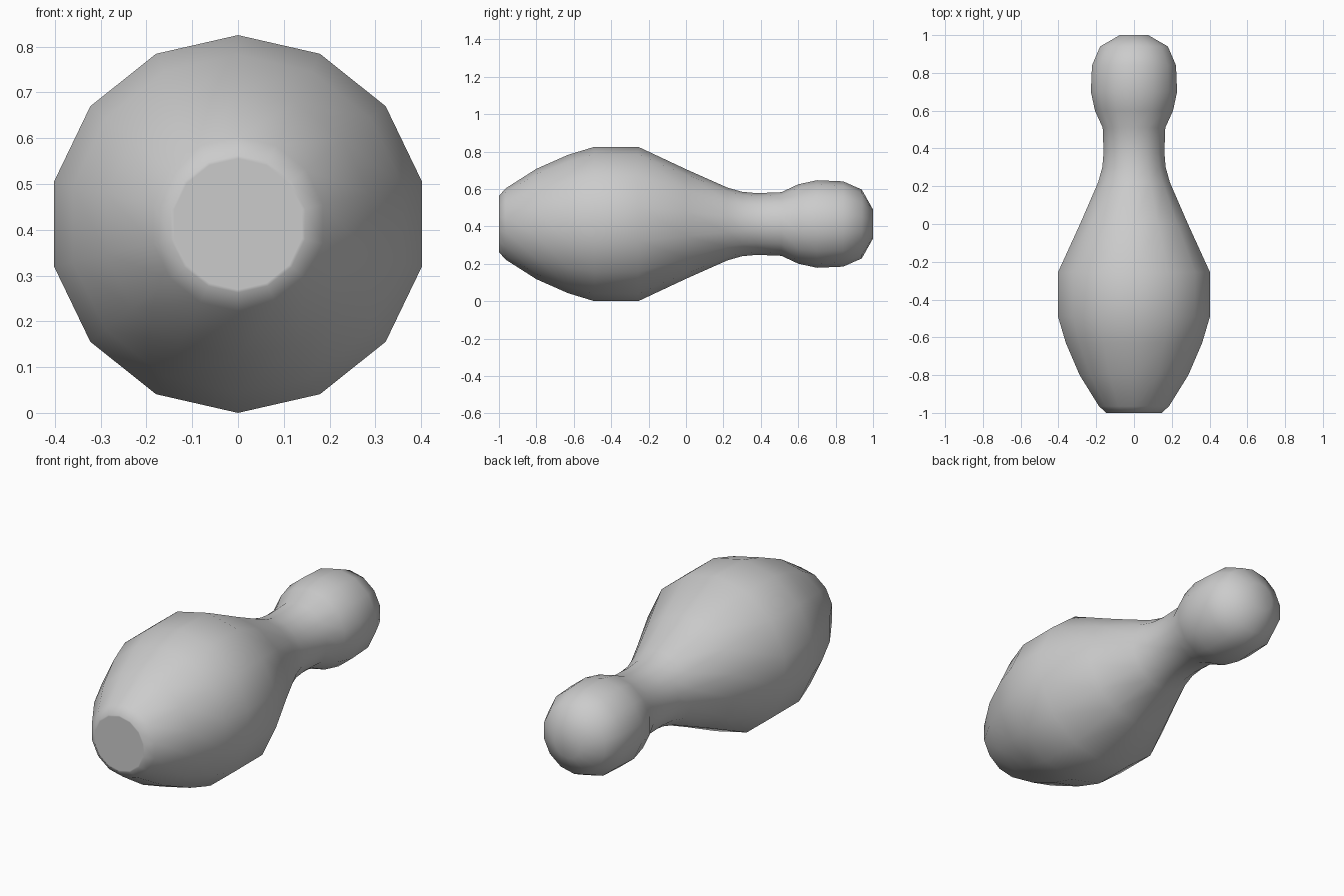
import bpy, bmesh, math

if "Cube" in bpy.data.objects:
    bpy.data.objects.remove(bpy.data.objects["Cube"])

SIDES = 14
CENTRE_Z = 0.4125

# Lathe profile: (position along y, radius), base to head
profile = [
    (-1.0, 0.143), (-1.0, 0.15), (-0.965, 0.19), (-0.80, 0.295), (-0.63, 0.37),
    (-0.49, 0.4125), (-0.255, 0.4125), (0.0, 0.293), (0.22, 0.195),
    (0.30, 0.172), (0.38, 0.165), (0.51, 0.17), (0.60, 0.212),
    (0.70, 0.234), (0.84, 0.228), (0.94, 0.184), (1.0, 0.077),
]


def ring(bm, y, r):
    verts = []
    for i in range(SIDES):
        a = 2 * math.pi * i / SIDES
        verts.append(bm.verts.new((r * math.sin(a), y, CENTRE_Z + r * math.cos(a))))
    return verts


# Pin body, lying along y
bm = bmesh.new()
rings = [ring(bm, y, r) for y, r in profile]
for a, b in zip(rings, rings[1:]):
    for i in range(SIDES):
        j = (i + 1) % SIDES
        bm.faces.new((a[i], a[j], b[j], b[i]))

# Flat base and head caps
bm.faces.new(rings[0])
bm.faces.new(rings[-1])
bmesh.ops.recalc_face_normals(bm, faces=bm.faces[:])
for f in bm.faces:
    f.smooth = True

mesh = bpy.data.meshes.new("bowling_pin")
bm.to_mesh(mesh)
bm.free()
pin = bpy.data.objects.new("bowling_pin", mesh)
bpy.context.collection.objects.link(pin)
